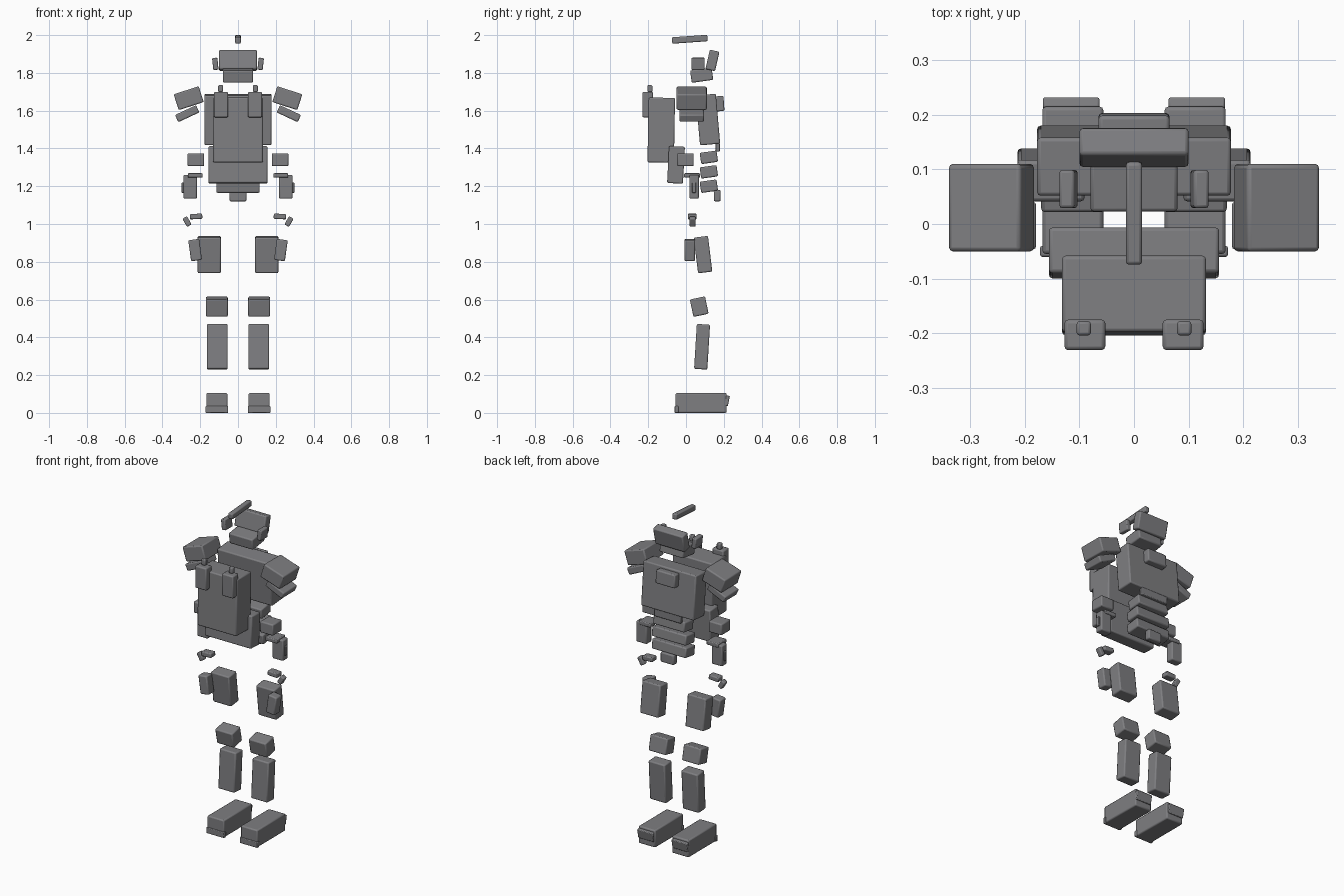
import bpy
from math import radians

armour = bpy.data.materials.new("dark grey armour")
armour.diffuse_color = (0.21, 0.21, 0.22, 1)


def box(name, loc, size, rx=0, ry=0):
    """Bevelled armour plate with its tilt in degrees."""
    bpy.ops.mesh.primitive_cube_add(size=1, location=loc,
                                    rotation=(radians(rx), radians(ry), 0))
    ob = bpy.context.object
    ob.name = name
    ob.scale = size
    bpy.ops.object.transform_apply(location=False, rotation=False, scale=True)
    ob.data.materials.append(armour)
    bev = ob.modifiers.new("edge", 'BEVEL')
    bev.width = min(0.007, min(size) * 0.2)
    bev.segments = 2
    bpy.ops.object.shade_smooth_by_angle(angle=radians(35))
    return ob


def pair(name, loc, size, rx=0, ry=0):
    """Same plate on both sides of the body."""
    x, y, z = loc
    box("right_" + name, (x, y, z), size, rx, ry)
    box("left_" + name, (-x, y, z), size, rx, -ry)


# Helmet
box("helmet_crest", (0, 0.02, 1.978), (0.03, 0.188, 0.034), rx=4)
box("helmet_back", (0, 0.14, 1.866), (0.20, 0.052, 0.105), rx=-13)
box("helmet_jaw", (0, 0.083, 1.788), (0.16, 0.115, 0.066), rx=8)
pair("ear_guard", (0.12, 0.064, 1.848), (0.028, 0.07, 0.064), ry=6)

# Shoulders and upper arms
pair("shoulder_pad", (0.261, 0.03, 1.666), (0.139, 0.16, 0.088), ry=18)
pair("upper_arm_plate", (0.269, 0.03, 1.584), (0.123, 0.13, 0.042), ry=25)

# Back armour
box("back_plate", (0, 0.116, 1.553), (0.355, 0.107, 0.265), rx=5)
box("back_pack", (0, 0.178, 1.637), (0.13, 0.046, 0.08), rx=4)
box("back_plate_tab", (0, 0.168, 1.407), (0.18, 0.022, 0.046))
for i, (z, w) in enumerate([(1.353, 0.21), (1.276, 0.23), (1.2, 0.23)]):
    box(f"spine_plate_{i + 1}", (0, 0.121, z), (w, 0.09, 0.06), rx=8)
box("tail_plate", (0, 0.165, 1.15), (0.09, 0.036, 0.06))

# Chest armour
box("chest_plate", (0, -0.131, 1.497), (0.264, 0.14, 0.343), rx=-1)
pair("chest_pouch", (0.09, -0.203, 1.632), (0.075, 0.056, 0.135))
pair("pouch_stud", (0.092, -0.191, 1.717), (0.026, 0.026, 0.036))
box("belly_plate", (0, -0.053, 1.313), (0.312, 0.084, 0.196), rx=-3)

# Lower arms and hands
pair("elbow_plate", (0.223, -0.003, 1.34), (0.088, 0.088, 0.068))
pair("cuff", (0.227, 0.032, 1.257), (0.078, 0.084, 0.024))
pair("forearm", (0.253, 0.043, 1.197), (0.072, 0.05, 0.126))
pair("forearm_stud", (0.29, 0.043, 1.193), (0.016, 0.02, 0.056))
pair("hand_plate", (0.222, 0.033, 1.04), (0.066, 0.046, 0.028), ry=3)
pair("thumb_plate", (0.27, 0.035, 1.013), (0.028, 0.032, 0.05), ry=30)

# Legs
pair("thigh", (0.152, 0.09, 0.838), (0.123, 0.076, 0.19), rx=7)
pair("holster", (0.227, 0.02, 0.862), (0.058, 0.056, 0.112), ry=8)
pair("knee", (0.112, 0.07, 0.5625), (0.116, 0.082, 0.094), rx=12)
pair("shin", (0.11, 0.085, 0.35), (0.11, 0.07, 0.238), rx=-3.5)

# Boots
pair("boot", (0.112, 0.08, 0.0525), (0.112, 0.27, 0.105))
pair("toe_rim", (0.112, -0.05, 0.018), (0.12, 0.02, 0.036))
pair("heel_plate", (0.115, 0.217, 0.064), (0.104, 0.02, 0.056), rx=-12)
